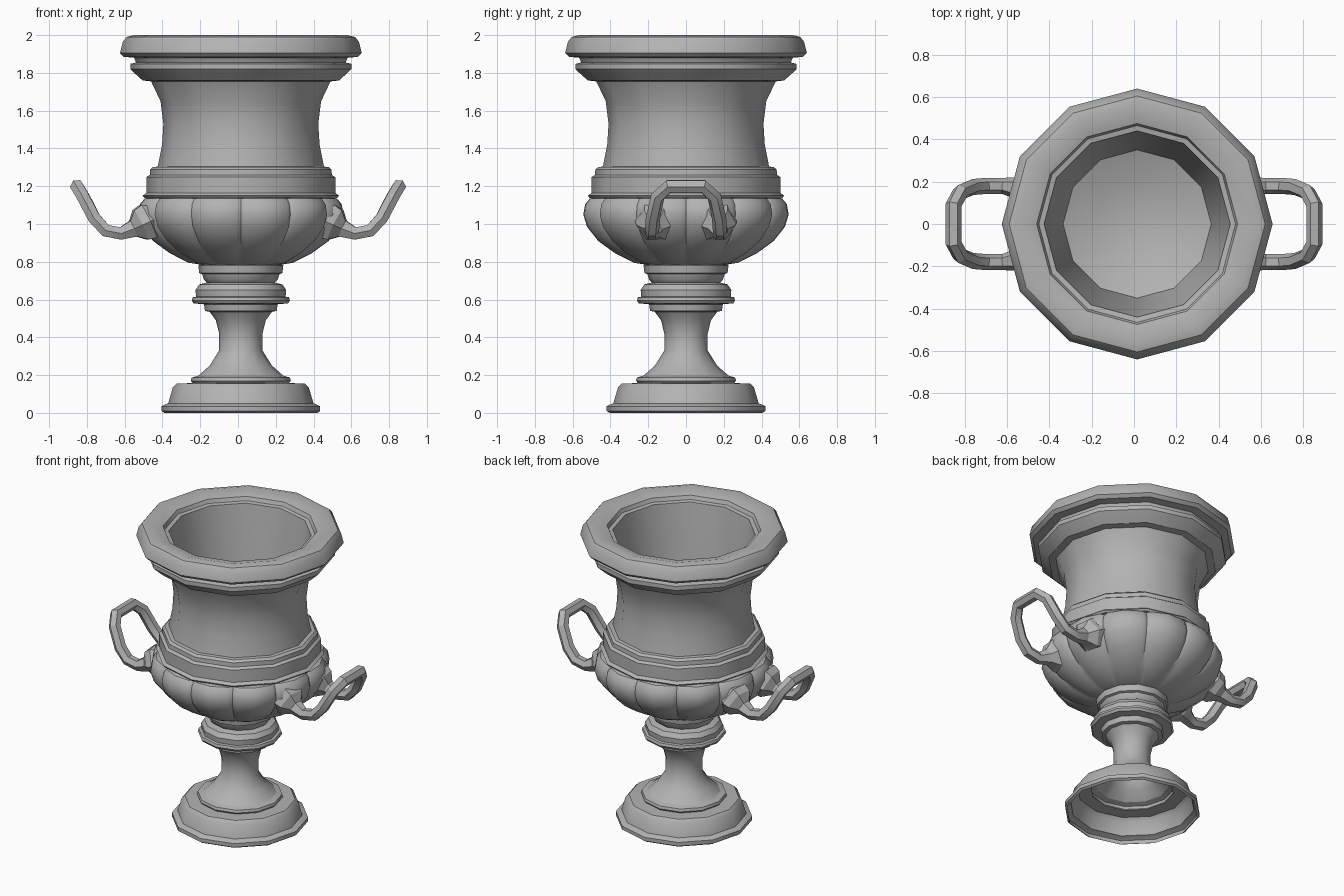
import bpy, bmesh
from math import sin, cos, tau, radians

if "Cube" in bpy.data.objects:
    bpy.data.objects.remove(bpy.data.objects["Cube"])

stone = bpy.data.materials.new("grey_stone")
stone.use_nodes = True
GREY = (0.45, 0.45, 0.45, 1)
stone.diffuse_color = GREY
stone.node_tree.nodes["Principled BSDF"].inputs["Base Color"].default_value = GREY

SIDES = 12
AXIS_X = 0.015


def finish(obj, angle):
    obj.data.materials.clear()
    obj.data.materials.append(stone)
    bpy.ops.object.select_all(action='DESELECT')
    obj.select_set(True)
    bpy.context.view_layer.objects.active = obj
    bpy.ops.object.shade_smooth_by_angle(angle=radians(angle))


def lathe(name, profile, section=((0, 1),), angle=35):
    """Turn (radius, height) points; section gives (fraction, scale) within each side."""
    spokes = [((k + f) * tau / SIDES, s) for k in range(SIDES) for f, s in section]
    bm = bmesh.new()
    rings = [[bm.verts.new((r * s * cos(a), r * s * sin(a), z)) for a, s in spokes]
             for r, z in profile]
    n = len(spokes)
    for low, high in zip(rings, rings[1:]):
        for j in range(n):
            k = (j + 1) % n
            bm.faces.new((low[j], low[k], high[k], high[j]))
    bmesh.ops.remove_doubles(bm, verts=bm.verts, dist=0.0005)
    mesh = bpy.data.meshes.new(name)
    bm.to_mesh(mesh)
    bm.free()
    obj = bpy.data.objects.new(name, mesh)
    obj.location.x = AXIS_X
    bpy.context.collection.objects.link(obj)
    finish(obj, angle)
    return obj


# Hollow foot with stepped plinth
lathe("foot", [
    (0.405, 0), (0.42, 0.01), (0.42, 0.035), (0.40, 0.045), (0.385, 0.05),
    (0.36, 0.135), (0.34, 0.155), (0.255, 0.158), (0.265, 0.17),
    (0.26, 0.187), (0.225, 0.197)])

# Waisted stem with turned collars
lathe("stem", [
    (0.225, 0.197), (0.165, 0.25), (0.115, 0.33), (0.115, 0.42), (0.132, 0.49),
    (0.165, 0.535), (0.19, 0.54), (0.195, 0.575), (0.25, 0.58), (0.26, 0.595),
    (0.255, 0.612), (0.237, 0.615), (0.24, 0.65), (0.22, 0.68), (0.18, 0.69),
    (0.195, 0.705), (0.205, 0.735), (0.22, 0.74), (0.225, 0.78), (0.21, 0.79)])

# Lobed bowl: a narrow groove at each corner, a swelling between
lathe("lobed_bowl", [
    (0.20, 0.782), (0.28, 0.795), (0.38, 0.845), (0.47, 0.91), (0.53, 0.985),
    (0.55, 1.05), (0.54, 1.105), (0.515, 1.135), (0.46, 1.145)],
    section=((0, 0.955), (0.1, 0.99), (0.5, 1.015), (0.9, 0.99)))

# Banded shoulder and flaring neck
lathe("shoulder_band", [
    (0.45, 1.13), (0.51, 1.138), (0.52, 1.15), (0.50, 1.165), (0.50, 1.248),
    (0.482, 1.26), (0.48, 1.288), (0.465, 1.302), (0.435, 1.304)])
lathe("neck", [
    (0.44, 1.304), (0.417, 1.42), (0.41, 1.53), (0.425, 1.65), (0.475, 1.755)])

# Moulded rim, inner wall and floor
lathe("rim", [
    (0.475, 1.755), (0.52, 1.76), (0.57, 1.805), (0.585, 1.82), (0.585, 1.848),
    (0.555, 1.855), (0.565, 1.88), (0.62, 1.885), (0.64, 1.905), (0.625, 1.965),
    (0.605, 1.99), (0.565, 2.0), (0.475, 1.975), (0.465, 1.95), (0.44, 1.945)])
lathe("inside", [
    (0.44, 1.945), (0.39, 1.6), (0.35, 1.25), (0.2, 1.19), (0, 1.17)])


# Upswept loop handles, each end swelling into a faceted boss
HALF_LOOP = [
    (0.43, 0.155, 1.035, 0.075), (0.475, 0.16, 1.015, 0.11), (0.515, 0.165, 0.995, 0.10),
    (0.555, 0.17, 0.975, 0.052), (0.62, 0.18, 0.95, 0.038), (0.70, 0.18, 0.965, 0.038),
    (0.76, 0.175, 1.03, 0.038), (0.82, 0.15, 1.145, 0.038), (0.853, 0.09, 1.2, 0.038)]


def handle(name, side):
    points = HALF_LOOP + [(x, -y, z, r) for x, y, z, r in reversed(HALF_LOOP)]
    curve = bpy.data.curves.new(name, 'CURVE')
    curve.dimensions = '3D'
    curve.bevel_depth = 1
    curve.bevel_resolution = 1
    curve.use_fill_caps = True
    spline = curve.splines.new('POLY')
    spline.points.add(len(points) - 1)
    for p, (x, y, z, r) in zip(spline.points, points):
        p.co = (side * x, y, z, 1)
        p.radius = r
    obj = bpy.data.objects.new(name, curve)
    bpy.context.collection.objects.link(obj)
    bpy.ops.object.select_all(action='DESELECT')
    obj.select_set(True)
    bpy.context.view_layer.objects.active = obj
    bpy.ops.object.convert(target='MESH')
    finish(bpy.context.view_layer.objects.active, 30)


handle("left_handle", 1)
handle("right_handle", -1)
